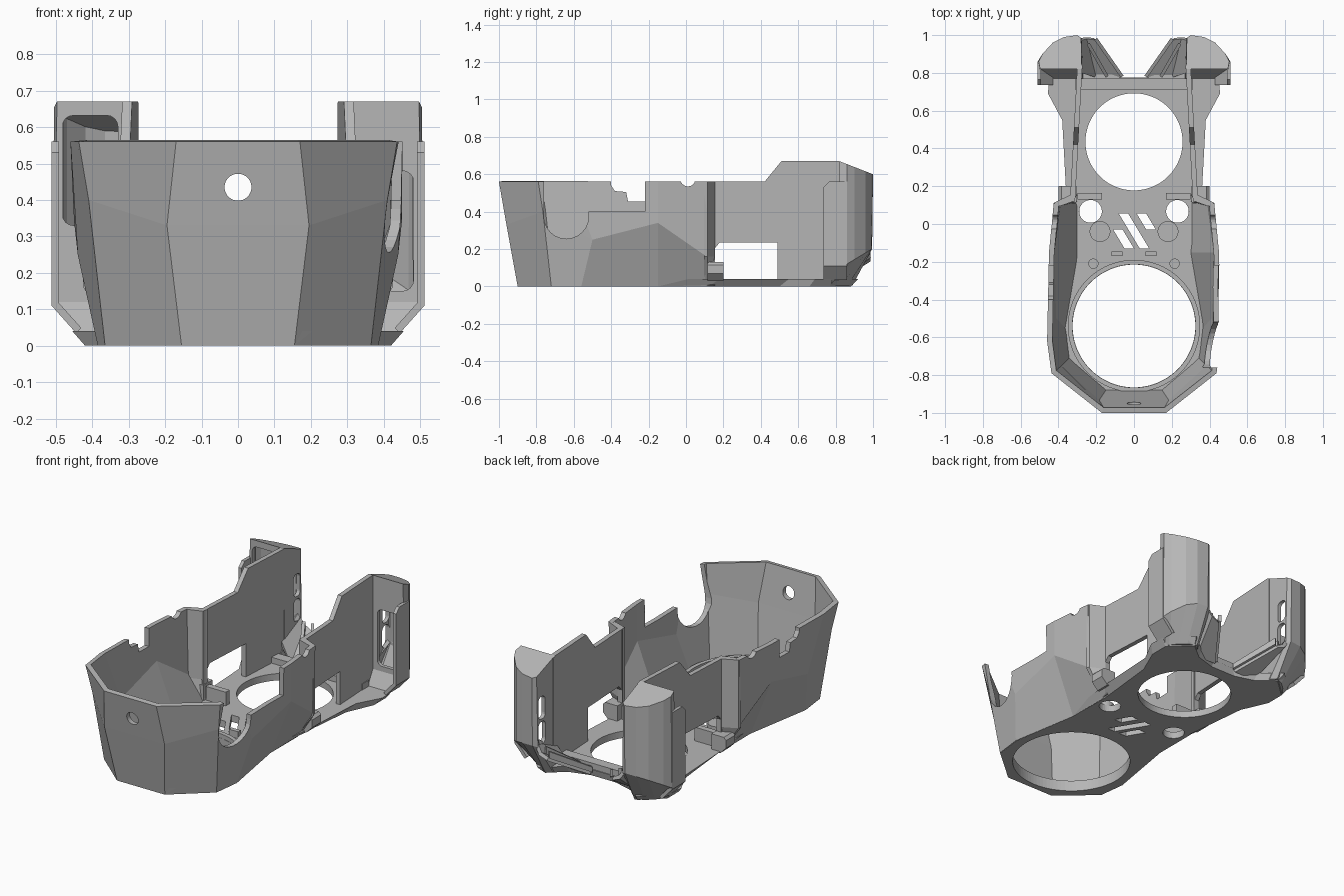
import bpy
import bmesh
import math

if "Cube" in bpy.data.objects:
    bpy.data.objects.remove(bpy.data.objects["Cube"], do_unlink=True)

grey = bpy.data.materials.new("plain grey")
grey.use_nodes = True
GREY = (0.47, 0.47, 0.47, 1)
grey.diffuse_color = GREY
grey.node_tree.nodes["Principled BSDF"].inputs["Base Color"].default_value = GREY


def loft(name, rows, closed=False, caps=False, thick=0):
    """Skin rows of points; optionally cap the ends or give the sheet thickness."""
    bm = bmesh.new()
    grid = [[bm.verts.new(p) for p in row] for row in rows]
    n = len(rows[0])
    for a, b in zip(grid, grid[1:]):
        for i in range(n if closed else n - 1):
            j = (i + 1) % n
            bm.faces.new((a[i], a[j], b[j], b[i]))
    if caps:
        bm.faces.new(grid[0][::-1])
        bm.faces.new(grid[-1])
        bmesh.ops.recalc_face_normals(bm, faces=bm.faces)
    mesh = bpy.data.meshes.new(name)
    bm.to_mesh(mesh)
    bm.free()
    ob = bpy.data.objects.new(name, mesh)
    bpy.context.collection.objects.link(ob)
    mesh.materials.append(grey)
    if thick:
        mod = ob.modifiers.new("thickness", 'SOLIDIFY')
        mod.thickness = thick
        mod.offset = -1
        mod.use_even_offset = True
    return ob


def prism(name, points, axis, lo, hi):
    """Extrude a 2D outline along an axis; the outline uses the other two axes in order."""
    def place(p, d):
        q = list(p)
        q.insert("xyz".index(axis), d)
        return q
    return loft(name, [[place(p, d) for p in points] for d in (lo, hi)], True, True)


def box(name, x0, x1, y0, y1, z0, z1):
    return prism(name, [(x0, y0), (x1, y0), (x1, y1), (x0, y1)], "z", z0, z1)


def circle(cx, cy, r, n=64):
    return [(cx + r * math.cos(2 * math.pi * i / n), cy + r * math.sin(2 * math.pi * i / n))
            for i in range(n)]


def rounded(x0, x1, y0, y1, r):
    pts = []
    for k, (cx, cy) in enumerate([(x1 - r, y1 - r), (x0 + r, y1 - r),
                                  (x0 + r, y0 + r), (x1 - r, y0 + r)]):
        for i in range(5):
            a = math.pi / 2 * (k + i / 4)
            pts.append((cx + r * math.cos(a), cy + r * math.sin(a)))
    return pts


def cut(ob, *cutters):
    for c in cutters:
        c.hide_render = True
        c.hide_viewport = True
        c.name = "cutter"
        mod = ob.modifiers.new("cut", 'BOOLEAN')
        mod.operation = 'DIFFERENCE'
        mod.solver = 'EXACT'
        mod.object = c


def both(half):
    """Right half outline followed by its mirror image, as one path."""
    return half + [(-p[0], *p[1:]) for p in reversed(half)]


# floor plate with holes
low = [(.155, -.9), (.36, -.72), (.38, -.56), (.315, -.15), (.31, .12), (.35, .5),
       (.42, .66), (.42, .77), (.3, .88), (.2, .8), (.08, .765)]
high = [(.16, -.905), (.365, -.725), (.385, -.56), (.32, -.15), (.36, .18), (.38, .55),
        (.455, .69), (.45, .78), (.32, .92), (.2, .82), (.07, .775)]
floor = loft("floor_plate", [[(x, y, 0) for x, y in both(low)],
                             [(x, y, .04) for x, y in both(high)]], True, True)
cut(floor, prism("c", circle(0, -.54, .325, 96), "z", -.1, .2),
    prism("c", circle(0, .435, .257, 96), "z", -.1, .2))
for s in (1, -1):
    cut(floor, prism("c", circle(s * .23, .067, .06, 32), "z", -.1, .2))
for x, top, bot in ((-.055, -.03, -.13), (.0, .055, -.13), (.065, .055, -.03)):
    run = (top - bot) * .3
    cut(floor, prism("c", [(x - .025 + run, bot), (x + .025 + run, bot),
                           (x + .025 - run, top), (x - .025 - run, top)], "z", -.1, .2))

# lip round the large opening
lip = prism("opening_lip", circle(0, -.54, .35, 96), "z", .03, .065)
cut(lip, prism("c", circle(0, -.54, .326, 96), "z", -.1, .2))

# faceted front cup
bottom = [(.315, .11, 0), (.315, -.15, 0), (.385, -.56, 0), (.365, -.72, 0), (.155, -.9, 0)]
middle = [(.415, .11, .16), (.45, -.15, .34), (.44, -.5, .25), (.41, -.765, .4),
          (.195, -.96, .33)]
rim = [(.425, .11, .56), (.45, -.15, .56), (.46, -.62, .56), (.437, -.79, .56), (.17, -1, .56)]
cup = loft("front_cup", [both(r)[::-1] for r in (bottom, middle, rim)], thick=.028)
u_shape = [(-.22, .7), (-.22, .40), (-.52, .40)]
for i in range(13):
    a = math.pi * i / 12
    u_shape.append((-.64 + .12 * math.cos(a), .375 - .12 * math.sin(a)))
u_shape += [(-.76, .56), (-.79, .7)]
step = [(-.22, .7), (-.22, .455), (-.31, .455), (-.32, .505), (-.38, .51), (-.4, .54), (-.4, .7)]
cut(cup, prism("c", u_shape, "x", .2, .7), prism("c", step, "x", -.7, -.2),
    prism("c", circle(0, .435, .037, 32), "y", -1.2, -.8),
    prism("c", circle(.01, .575, .04, 24), "x", -.7, .7))

# small tab inside the cup nose
box("nose_tab", -.07, .07, -.895, -.87, .035, .06)

# rear cross bar
box("rear_cross_bar", -.31, .31, .71, .77, .03, .075)

for s, side in ((1, "left"), (-1, "right")):
    def m(pts):
        return [(s * p[0], *p[1:]) for p in pts]

    def side_box(name, x0, x1, *rest):
        return box(side + name, min(s * x0, s * x1), max(s * x0, s * x1), *rest)

    # slanted wall joining cup and side panel, with a rounded foot
    joint = [(.425, .095), (.42, .115), (.335, .155), (.305, .155), (.32, .12), (.39, .095)]
    base = [(.315, .095), (.32, .115), (.325, .155), (.3, .155), (.298, .12), (.3, .095)]
    loft(side + "_cross_wall", [[(s * x, y, 0.005) for x, y in base],
                                [(s * x, y, .16) for x, y in joint],
                                [(s * x, y, .56) for x, y in joint]], True, True)
    prism(side + "_wall_foot", m([(.305, .03), (.36, .03), (.4, .07), (.4, .115),
                                  (.385, .13), (.305, .13)]), "y", .115, .2)

    # side panel with stepped top and window
    profile = [(.12, .03), (.84, .03), (.84, .66), (.82, .67), (.51, .67), (.42, .56), (.12, .56)]
    rows = [[(s * (.34 - .04 * (y - .1) / .74 - t), y, z) for y, z in profile] for t in (0, .027)]
    panel = loft(side + "_side_panel", rows, True, True)
    window = [(.155, .04), (.49, .04), (.49, .235), (.18, .235), (.155, .205)]
    cut(panel, prism("c", window, "x", -.6, .6))

    # hollow rear shroud with sloping cap
    foot = [(.42, .75), (.42, .77), (.41, .79), (.38, .83), (.34, .865), (.29, .89), (.26, .86),
            (.27, .75)]
    plan = [(.497, .82), (.505, .86), (.485, .9), (.43, .96), (.37, .99), (.3, 1), (.28, .985),
            (.276, .82)]
    wide = [(.505, .82), (.51, .86), (.485, .9), (.43, .96), (.37, .99), (.3, .995), (.275, .98),
            (.273, .82)]
    shroud = loft(side + "_rear_shroud", [
        [(s * x, y, .005) for x, y in foot],
        [(s * x, y, .12 + .6 * max(0, y - .86)) for x, y in wide],
        [(s * x, y, .67 - .39 * (y - .82)) for x, y in plan]], True, True, .022)
    for z in (.2, .345):
        cut(shroud, prism("c", rounded(.91, .972, z, z + .13, .025), "x",
                          min(s * .2, s * .33), max(s * .2, s * .33)))
    z0, z1 = (.15, .48) if s > 0 else (.33, .632)
    cut(shroud, prism("c", rounded(min(s * .33, s * .482), max(s * .33, s * .482), z0, z1, .03),
                      "y", .7, .845))

    # outer flap ahead of the shroud
    flap = [[(s * .445, y, .035), (s * .512, y, .11), (s * .512, y, .53 + (y > .75) * .03)]
            for y in (.735, .765, .86)]
    loft(side + "_outer_flap", flap[::-s], thick=.02)

    # sloping rear brace with ribs
    brace = [[(.07, .775, .03), (.2, .775, .03), (.28, .8, .14)],
             [(.21, .975, .15), (.25, .98, .17), (.29, .97, .23)]]
    loft(side + "_rear_brace", [m(r) for r in brace][::s], thick=.02)
    loft(side + "_brace_rib", [m([(.07, .775, .03), (.21, .975, .15)]),
                               m([(.07, .775, .06), (.21, .975, .19)])][::s], thick=.018)
    loft(side + "_inner_rib", [m([(.15, .775, .03), (.25, .95, .15)]),
                               m([(.15, .775, .07), (.25, .95, .2)])][::s], thick=.018)

    # floor bosses and blocks
    prism(side + "_boss", circle(s * .18, -.04, .055, 32), "z", .03, .07)
    prism(side + "_pin", circle(s * .215, -.21, .027, 24), "z", .03, .06)
    side_box("_floor_block", .17, .3, .13, .165, .03, .12)
    side_box("_floor_stop", .06, .12, -.17, -.145, .03, .08)
